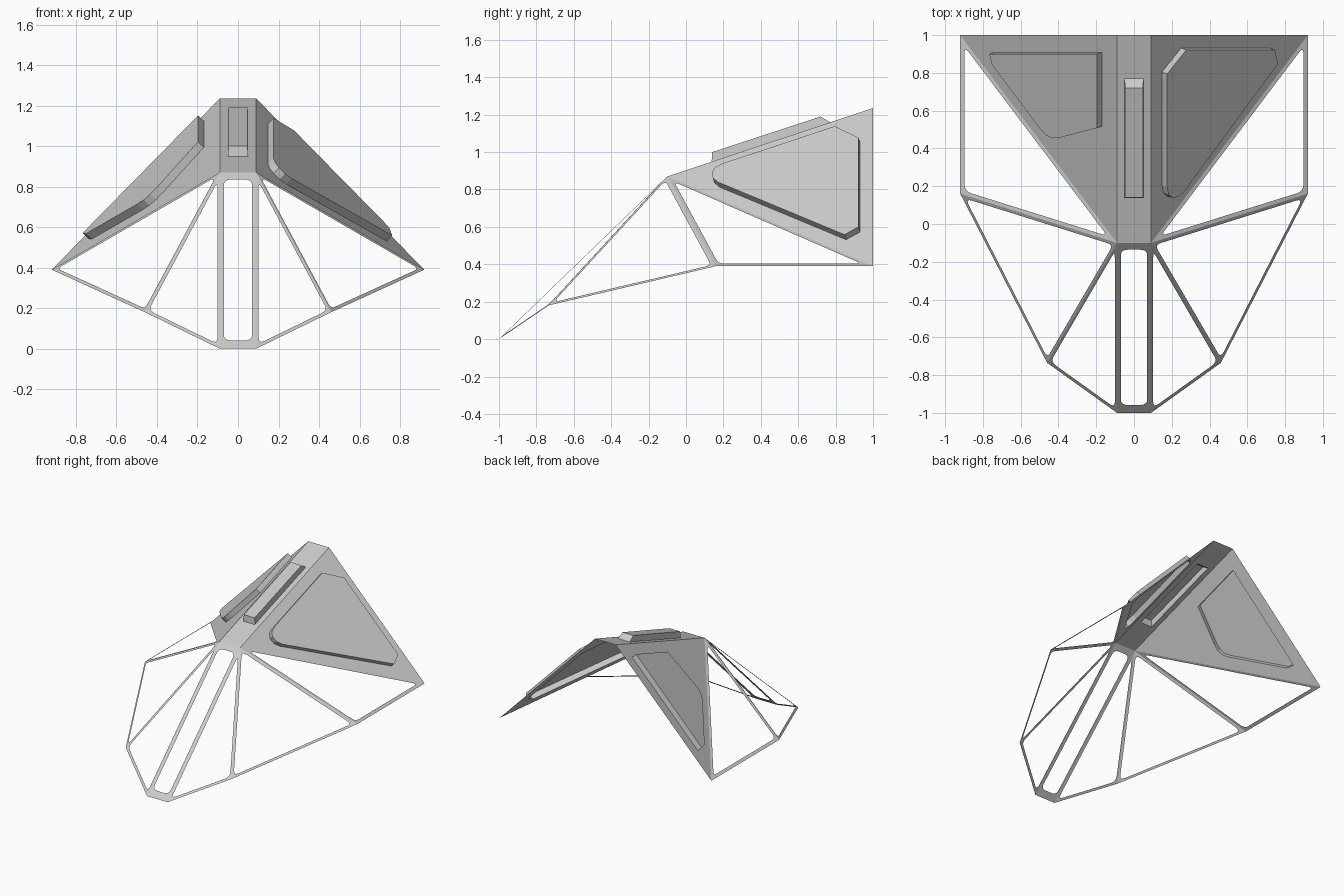
import bpy
from mathutils import Vector
from mathutils.geometry import tessellate_polygon

if "Cube" in bpy.data.objects:
    bpy.data.objects.remove(bpy.data.objects["Cube"])

grey = bpy.data.materials.new("light_grey")
grey.diffuse_color = (0.6, 0.6, 0.6, 1)
grey.use_nodes = True
grey.node_tree.nodes["Principled BSDF"].inputs["Base Color"].default_value = grey.diffuse_color
INSIDE = Vector((0, 0.2, 0.3))


def make(name, verts, faces):
    """Mesh object with every face turned away from the inside of the shell."""
    fixed = []
    for f in faces:
        a, b, c = (verts[i] for i in f[:3])
        n = (b - a).cross(c - b)
        mid = sum((verts[i] for i in f), Vector()) / len(f)
        fixed.append(f if n.dot(mid - INSIDE) > 0 else f[::-1])
    me = bpy.data.meshes.new(name)
    me.from_pydata(verts, [], fixed)
    me.materials.append(grey)
    ob = bpy.data.objects.new(name, me)
    bpy.context.collection.objects.link(ob)
    return ob


def sheet_faces(outer, hole):
    return [tuple(t) for t in tessellate_polygon([outer, hole])]


def window_frame(name, pts, widths, cut=0.04, steps=5):
    """Flat sheet with a round-cornered opening; widths are per edge."""
    k = len(pts)
    n = (pts[1] - pts[0]).cross(pts[2] - pts[1]).normalized()
    e = [(pts[(i + 1) % k] - pts[i]).normalized() for i in range(k)]
    hole = []
    for i in range(k):
        a, b = e[i - 1], e[i]
        c = pts[i] + (widths[i - 1] * b - widths[i] * a) / a.cross(b).dot(n)
        p, q = c - a * cut, c + b * cut
        for j in range(steps + 1):
            t = j / steps
            hole.append(p * (1 - t) ** 2 + c * 2 * t * (1 - t) + q * t * t)
    make(name, pts + hole, sheet_faces(pts, hole))


def raised_panel(name, outer, base, top, cap):
    """Sheet pressed outwards into a hollow raised plate."""
    k, o = len(base), len(outer)
    faces = sheet_faces(outer, base)
    for i in range(k):
        j = (i + 1) % k
        faces.append((o + i, o + j, o + k + j, o + k + i))
    faces += [tuple(o + k + i for i in f) for f in cap]
    make(name, outer + base + top, faces)


def corners(s):
    return {key: Vector((s * x, y, z)) for key, (x, y, z) in dict(
        apex=(0.09, -0.1, 0.87), ridge=(0.09, 1, 1.235), rear=(0.92, 1, 0.39),
        side=(0.92, 0.16, 0.39), lower=(0.46, -0.735, 0.18),
        nose=(0.09, -1, 0)).items()}


# Plate outlines seen from above (x measured outwards), different on each side
plates = {
    1: [(.148, .804), (.249, .931), (.718, .931), (.734, .856), (.237, .179),
        (.205, .152), (.175, .148), (.156, .166), (.148, .205)],
    -1: [(.169, .909), (.739, .909), (.723, .85), (.469, .512), (.438, .478),
         (.405, .463), (.374, .464), (.169, .517)],
}

for s, label in ((1, "right"), (-1, "left")):
    c = corners(s)
    # Solid side panel with its raised plate
    n = (c["ridge"] - c["apex"]).cross(c["rear"] - c["apex"]).normalized()
    if n.z < 0:
        n = -n
    base = []
    for x, y in plates[s]:
        d = Vector((s * x, y, 0)) - c["apex"]
        base.append(Vector((s * x, y, -(d.x * n.x + d.y * n.y) / n.z + c["apex"].z)))
    top = [p + n * 0.04 for p in base]
    raised_panel(label + "_side_panel", [c["apex"], c["ridge"], c["rear"]],
                 base, top, [tuple(range(len(base)))])
    # Three triangular window frames
    window_frame(label + "_rear_window_frame",
                 [c["apex"], c["rear"], c["side"]], [.02, .026, .02])
    window_frame(label + "_middle_window_frame",
                 [c["apex"], c["side"], c["lower"]], [.02, .018, .013])
    window_frame(label + "_front_window_frame",
                 [c["apex"], c["lower"], c["nose"]], [.013, .02, .012])

R, L = corners(1), corners(-1)

# Narrow centre window frame
window_frame("centre_window_frame",
             [L["apex"], L["nose"], R["nose"], R["apex"]], [.02, .058, .02, .05])

# Top deck with raised bar
deck = lambda y: 0.87 + (y + 0.1) * 0.365 / 1.1
bar = [(-1, .137), (1, .137), (1, .77), (-1, .77)]
base = [Vector((s * .05, y, deck(y))) for s, y in bar]
top = [Vector((s * .047, y, z)) for s, y, z in
       ((-1, .14, 1.0), (1, .14, 1.0), (1, .72, 1.19), (-1, .72, 1.19))]
raised_panel("top_deck", [L["apex"], R["apex"], R["ridge"], L["ridge"]],
             base, top, [(0, 1, 2, 3)])
